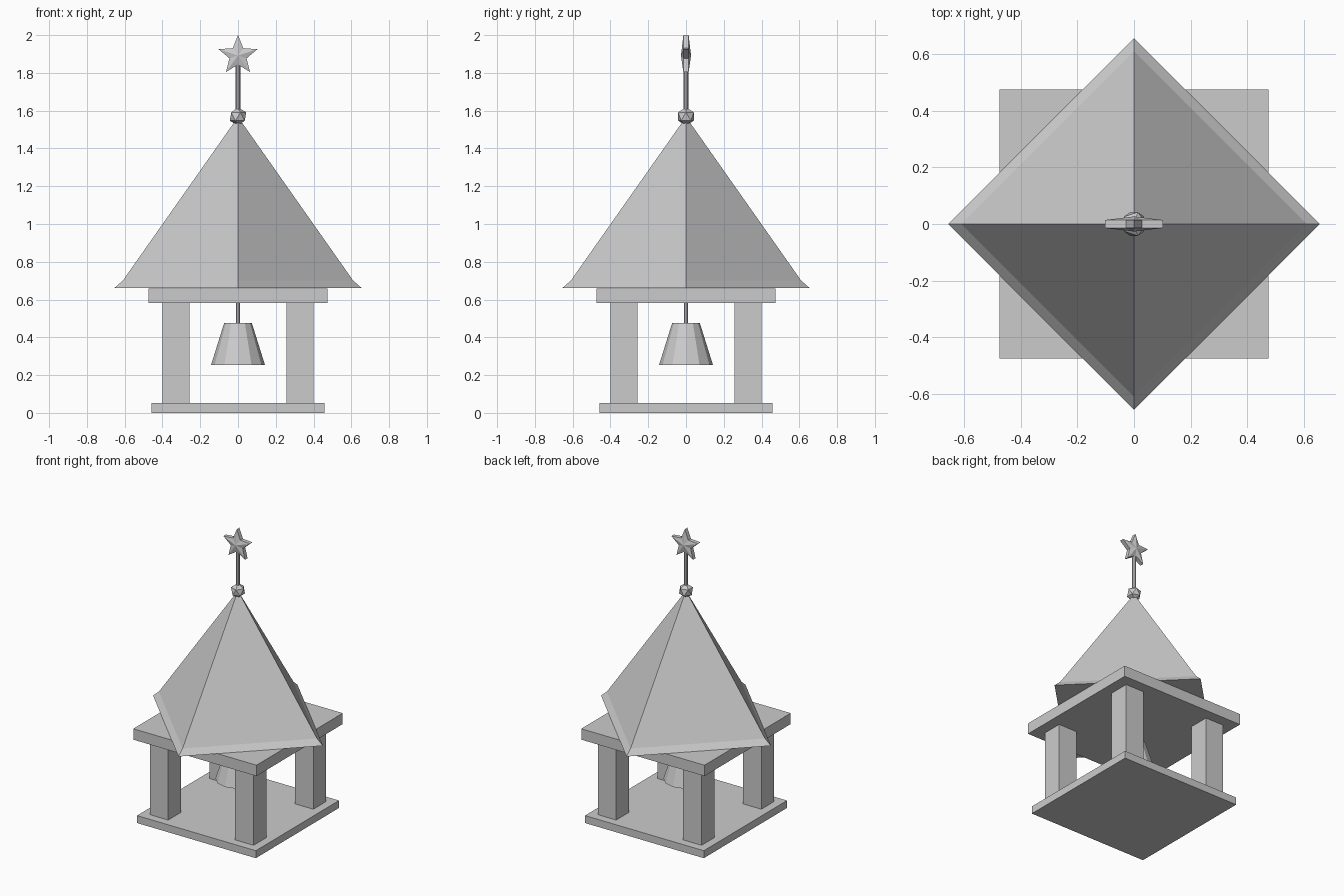
import bpy, bmesh, math
from mathutils import Matrix

cube = bpy.data.objects.get("Cube")
if cube:
    bpy.data.objects.remove(cube)

stone = bpy.data.materials.new("plain_grey")
stone.use_nodes = True
GREY = (0.6, 0.6, 0.6, 1)
stone.diffuse_color = GREY
stone.node_tree.nodes["Principled BSDF"].inputs["Base Color"].default_value = GREY


def finish(name, bm):
    """Turn a bmesh into a flat-shaded object."""
    bmesh.ops.recalc_face_normals(bm, faces=bm.faces)
    mesh = bpy.data.meshes.new(name)
    bm.to_mesh(mesh)
    bm.free()
    mesh.materials.append(stone)
    obj = bpy.data.objects.new(name, mesh)
    bpy.context.collection.objects.link(obj)
    return obj


def box(name, half, z0, z1, x=0, y=0):
    bm = bmesh.new()
    m = Matrix.Translation((x, y, (z0 + z1) / 2)) @ Matrix.Diagonal((2 * half, 2 * half, z1 - z0, 1))
    bmesh.ops.create_cube(bm, size=1, matrix=m)
    return finish(name, bm)


def lathe(name, profile, sides):
    """Stack polygon rings given as (radius, z), capped at both ends."""
    bm = bmesh.new()
    rings = []
    for r, z in profile:
        angles = [math.tau * i / sides for i in range(sides)]
        rings.append([bm.verts.new((r * math.cos(a), r * math.sin(a), z)) for a in angles])
    for low, high in zip(rings, rings[1:]):
        for i in range(sides):
            j = (i + 1) % sides
            bm.faces.new((low[i], low[j], high[j], high[i]))
    bm.faces.new(rings[0])
    bm.faces.new(rings[-1])
    return finish(name, bm)


# Floor, four posts and the slab they carry
box("floor_slab", 0.458, 0, 0.052)
for side, sx in (("left", 1), ("right", -1)):
    for end, sy in (("front", -1), ("back", 1)):
        box(f"{end}_{side}_post", 0.071, 0.05, 0.585, 0.329 * sx, 0.329 * sy)
box("upper_slab", 0.475, 0.583, 0.659)

# Pyramid roof turned by an eighth, with flared eaves
lathe("roof", [(0.655, 0.661), (0.61, 0.70), (0.012, 1.55)], 4)

# Hanging bell
lathe("bell_rod", [(0.01, 0.47), (0.01, 0.59)], 8)
lathe("bell", [(0.143, 0.253), (0.073, 0.477)], 12)

# Finial: faceted ball and mast
bm = bmesh.new()
bmesh.ops.create_icosphere(bm, subdivisions=1, radius=0.049, matrix=Matrix.Translation((0, 0, 1.569)))
finish("finial_ball", bm)
lathe("finial_mast", [(0.013, 1.59), (0.013, 1.86)], 8)

# Five-pointed star with a raised centre on both faces
bm = bmesh.new()
centre, rims = 1.892, []
for y in (-0.014, 0.014):
    rim = []
    for i in range(10):
        r = 0.048 if i % 2 else 0.108
        a = math.tau * i / 10
        rim.append(bm.verts.new((r * math.sin(a), y, centre + r * math.cos(a))))
    hub = bm.verts.new((0, y * 1.9, centre))
    for i in range(10):
        bm.faces.new((hub, rim[i], rim[(i + 1) % 10]))
    rims.append(rim)
for i in range(10):
    j = (i + 1) % 10
    bm.faces.new((rims[0][i], rims[0][j], rims[1][j], rims[1][i]))
finish("star", bm)
